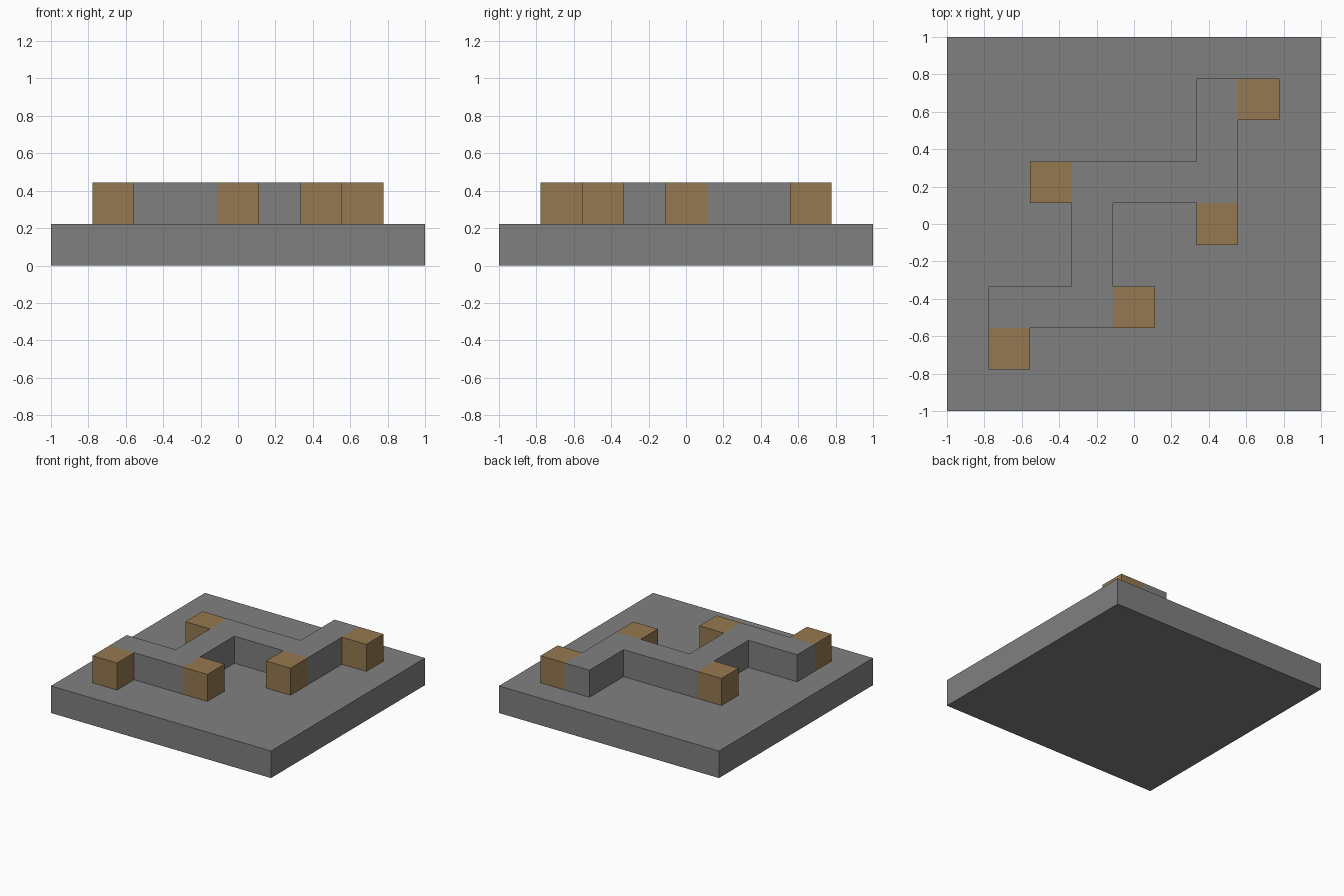
import bpy
import bmesh
from mathutils import Vector

if "Cube" in bpy.data.objects:
    bpy.data.objects.remove(bpy.data.objects["Cube"], do_unlink=True)

CELL = 2 / 9  # the model sits on a nine by nine block grid


def material(name, colour):
    mat = bpy.data.materials.new(name)
    mat.use_nodes = True
    mat.diffuse_color = (*colour, 1)
    mat.node_tree.nodes["Principled BSDF"].inputs["Base Color"].default_value = (*colour, 1)
    return mat


def add_object(name, bm, materials):
    bmesh.ops.recalc_face_normals(bm, faces=bm.faces)
    mesh = bpy.data.meshes.new(name)
    bm.to_mesh(mesh)
    bm.free()
    for mat in materials:
        mesh.materials.append(mat)
    obj = bpy.data.objects.new(name, mesh)
    bpy.context.collection.objects.link(obj)
    return obj


def run(start, end):
    """Grid cells from start to end along a straight line."""
    (x0, y0), (x1, y1) = start, end
    return {(x, y) for x in range(min(x0, x1), max(x0, x1) + 1)
            for y in range(min(y0, y1), max(y0, y1) + 1)}


grey = material("stone grey", (0.216, 0.216, 0.216))
brown = material("earth brown", (0.30, 0.19, 0.08))

# Square base slab
bm = bmesh.new()
bmesh.ops.create_cube(bm, size=1)
bmesh.ops.scale(bm, vec=(2, 2, CELL), verts=bm.verts)
bmesh.ops.translate(bm, vec=(0, 0, CELL / 2), verts=bm.verts)
add_object("base_slab", bm, [grey])

# Stepped ridge of blocks, with a brown block at each free end
corners = [(3, 3), (2, 3), (2, 1), (-1, 1), (-1, -2), (-3, -2), (-3, -3)]
branches = [((-2, 1), (-1, 1)), ((2, 0), (2, 1)), ((0, -2), (-1, -2))]
tips = {corners[0], corners[-1]} | {branch[0] for branch in branches}
cells = set()
for start, end in list(zip(corners, corners[1:])) + branches:
    cells |= run(start, end)

bm = bmesh.new()
for x, y in sorted(cells):
    quad = [(-.5, -.5), (.5, -.5), (.5, .5), (-.5, .5)]
    face = bm.faces.new([bm.verts.new(((x + a) * CELL, (y + b) * CELL, 2 * CELL))
                         for a, b in quad])
    face.material_index = int((x, y) in tips)
bmesh.ops.remove_doubles(bm, verts=bm.verts, dist=0.001)

# Drop the outer edges to the slab; each wall takes the colour of its block
rim = [edge for edge in bm.edges if edge.is_boundary]
walls = bmesh.ops.extrude_edge_only(bm, edges=rim)["geom"]
bmesh.ops.translate(bm, vec=(0, 0, -CELL),
                    verts=[v for v in walls if isinstance(v, bmesh.types.BMVert)])
for edge in rim:
    top = next(f for f in edge.link_faces if f.calc_center_median().z > 1.9 * CELL)
    for face in edge.link_faces:
        face.material_index = top.material_index
add_object("stepped_ridge", bm, [grey, brown])
